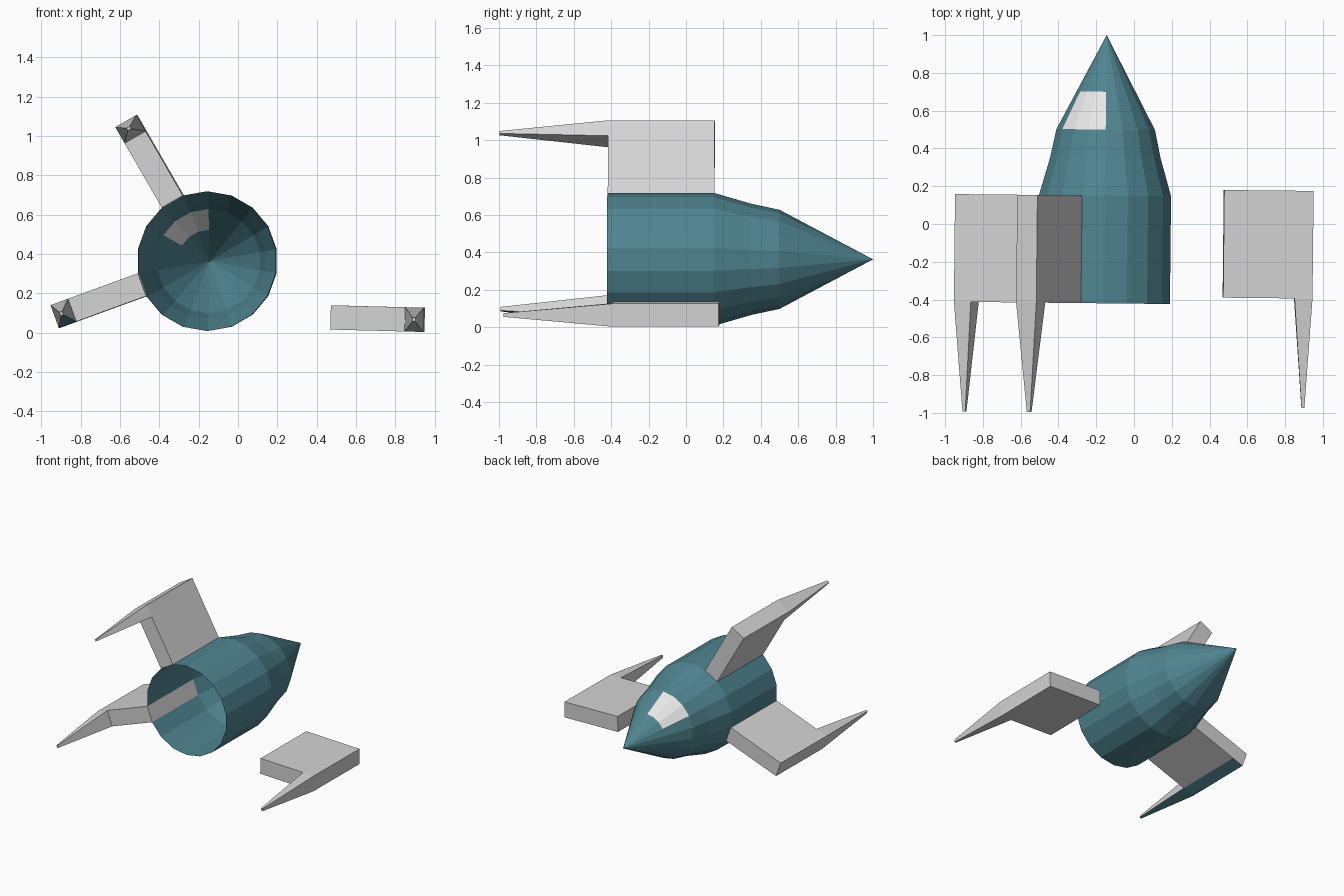
import bpy, bmesh, math
from mathutils import Matrix, Vector

if "Cube" in bpy.data.objects:
    bpy.data.objects.remove(bpy.data.objects["Cube"])

def material(name, rgb):
    m = bpy.data.materials.new(name)
    m.diffuse_color = (*rgb, 1)
    m.use_nodes = True
    m.node_tree.nodes["Principled BSDF"].inputs["Base Color"].default_value = m.diffuse_color
    return m

TEAL = material("teal hull", (0.08, 0.235, 0.285))
GREY = material("light grey", (0.66, 0.66, 0.66))
WHITE = material("window white", (0.88, 0.88, 0.88))

CX, CZ, R, SIDES = -0.155, 0.363, 0.355, 18
BACK, FRONT = -0.42, 0.15
YAW = Matrix.Rotation(math.radians(-0.6), 4, 'Z')   # the whole ship is turned slightly
HULL = Matrix.Translation((CX, 0, CZ)) @ YAW
FIN_ANGLES = (120, 200)

def finish(bm, name, mats, matrix):
    bmesh.ops.recalc_face_normals(bm, faces=bm.faces)
    me = bpy.data.meshes.new(name)
    bm.to_mesh(me)
    bm.free()
    for m in mats:
        me.materials.append(m)
    ob = bpy.data.objects.new(name, me)
    bpy.context.collection.objects.link(ob)
    ob.matrix_world = matrix
    return ob

# Hull: open-backed 18-sided shell; fin facets are left out, three nose facets are the window
def build_hull():
    bm = bmesh.new()
    profile = [(BACK, R), (FRONT, R), (0.35, 0.297), (0.5, 0.265), (0.7, 0.159)]
    rings = []
    for y, r in profile:
        rings.append([bm.verts.new((r * math.cos(math.radians(10 + 20 * k)), y,
                                    r * math.sin(math.radians(10 + 20 * k))))
                      for k in range(SIDES)])
    tip = bm.verts.new((0, 1.0, 0))
    for i in range(len(rings) - 1):
        for k in range(SIDES):
            n = (k + 1) % SIDES
            middle = 20 + 20 * k
            if i == 0 and middle in FIN_ANGLES:
                continue
            f = bm.faces.new((rings[i][k], rings[i][n], rings[i + 1][n], rings[i + 1][k]))
            if i == 3 and 90 < middle < 150:
                f.material_index = 1
    for k in range(SIDES):
        bm.faces.new((rings[-1][k], rings[-1][(k + 1) % SIDES], tip))
    finish(bm, "hull", [TEAL, WHITE], HULL)

# Fin: slab along local x with a backward spike at its outer end
def build_fin(name, matrix, teal_strip=False):
    bm = bmesh.new()
    half, out, inner = 0.0616, 0.473, 0.378
    outline = [(0, FRONT), (inner, FRONT), (out, FRONT), (out, BACK), (inner, BACK), (0, BACK)]
    lo, hi = ([bm.verts.new((u, y, t)) for u, y in outline] for t in (-half, half))
    tlo, thi = ([bm.verts.new((u, -1.0, t)) for u in (0.437, 0.422)] for t in (-0.01, 0.01))
    for v, w in ((lo, tlo), (hi, thi)):
        slab = bm.faces.new((v[0], v[1], v[4], v[5]))
        strip = bm.faces.new((v[1], v[2], v[3], v[4]))
        spike = bm.faces.new((v[3], v[4], w[1], w[0]))
        if teal_strip and v is hi:
            strip.material_index = spike.material_index = 1
    for i in range(6):
        if i != 3:
            j = (i + 1) % 6
            bm.faces.new((lo[i], lo[j], hi[j], hi[i]))
    bm.faces.new((lo[3], tlo[0], thi[0], hi[3]))
    bm.faces.new((lo[4], tlo[1], thi[1], hi[4]))
    bm.faces.new((tlo[0], tlo[1], thi[1], thi[0]))
    finish(bm, name, [GREY, TEAL], matrix)

def turn(deg):
    return Matrix.Rotation(-math.radians(deg), 4, 'Y')

build_hull()
root = Matrix.Translation((R * math.cos(math.radians(10)), 0, 0))
build_fin("upper_fin", HULL @ turn(120) @ root)
build_fin("lower_fin", HULL @ turn(200) @ root, True)
# Detached fin lying on the ground
build_fin("detached_fin", Matrix.Translation((0.475, 0.03, 0.077)) @ YAW @ turn(-1.5))
